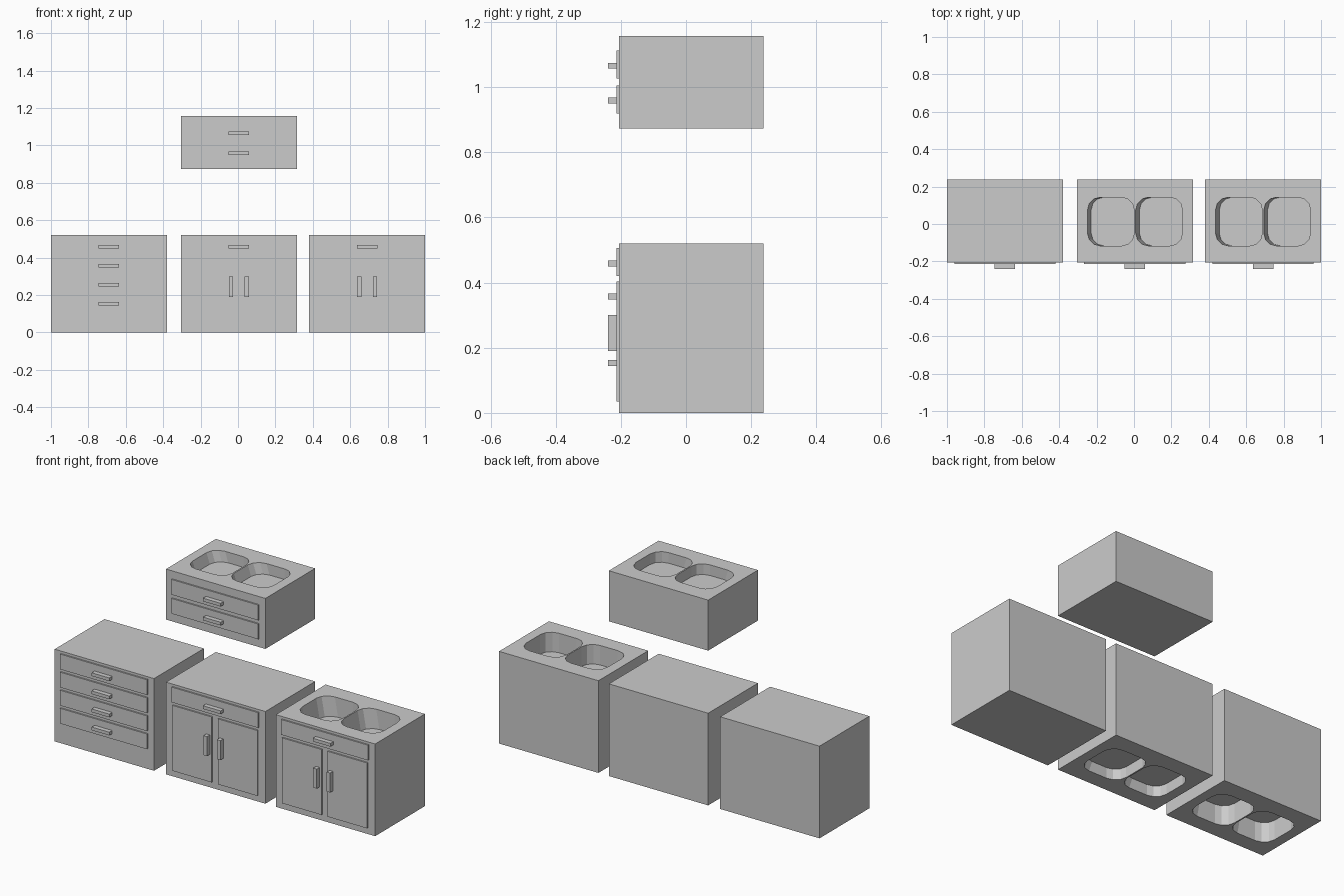
import bpy, bmesh
from math import cos, sin, pi

if "Cube" in bpy.data.objects:
    bpy.data.objects.remove(bpy.data.objects["Cube"])

grey = bpy.data.materials.new("plain_grey")
grey.use_nodes = True
grey.diffuse_color = (0.6, 0.6, 0.6, 1)
grey.node_tree.nodes["Principled BSDF"].inputs["Base Color"].default_value = (0.6, 0.6, 0.6, 1)

FRONT, BACK = -0.206, 0.238
PANEL, GRIP = -0.214, -0.24


def add_object(name, bm):
    bmesh.ops.recalc_face_normals(bm, faces=bm.faces)
    mesh = bpy.data.meshes.new(name)
    bm.to_mesh(mesh)
    bm.free()
    mesh.materials.append(grey)
    obj = bpy.data.objects.new(name, mesh)
    bpy.context.collection.objects.link(obj)
    return obj


def box(name, x, y, z):
    """Box from (low, high) ranges."""
    bm = bmesh.new()
    bmesh.ops.create_cube(bm, size=1)
    for v in bm.verts:
        v.co = [(r[0] + r[1]) / 2 + c * (r[1] - r[0]) for r, c in zip((x, y, z), v.co)]
    return add_object(name, bm)


def bowl_cutter(cx, rim_z, inward, depth):
    """Rounded square plug with one leaning wall; inward is -1 from the top, 1 from the bottom."""
    half, radius, segments = 0.125, 0.068, 3
    bm = bmesh.new()
    rings = []
    for level in (-0.02, 0, depth):
        ring = []
        for corner in range(4):
            sx, sy = ((1, 1), (-1, 1), (-1, -1), (1, -1))[corner]
            for i in range(segments + 1):
                a = (corner + i / segments) * pi / 2
                x = sx * (half - radius) + radius * cos(a)
                y = sy * (half + 0.005 - radius) + radius * sin(a)
                lean = 0.02 if level > 0 and x < 0 else 0
                ring.append(bm.verts.new((cx - inward * (x + lean), 0.013 + y, rim_z + inward * level)))
        rings.append(ring)
    bm.faces.new(rings[0])
    bm.faces.new(rings[-1])
    for low, high in zip(rings, rings[1:]):
        for i in range(len(low)):
            j = (i + 1) % len(low)
            bm.faces.new((low[i], low[j], high[j], high[i]))
    return add_object("bowl_cutter", bm)


def cabinet(name, cx, z0, z1, rim_z, inward, depth):
    """Carcass with a pair of bowls sunk into its top or underside."""
    body = box(name + "_body", (cx - 0.31, cx + 0.31), (FRONT, BACK), (z0, z1))
    bpy.context.view_layer.objects.active = body
    for side in (-1, 1):
        cutter = bowl_cutter(cx + side * 0.129, rim_z, inward, depth)
        mod = body.modifiers.new("bowl", "BOOLEAN")
        mod.operation, mod.solver, mod.object = "DIFFERENCE", "EXACT", cutter
        bpy.ops.object.modifier_apply(modifier=mod.name)
        bpy.data.objects.remove(cutter)


def drawer(name, cx, z):
    box(name + "_drawer", (cx - 0.271, cx + 0.271), (PANEL, FRONT), (z - 0.043, z + 0.043))
    box(name + "_drawer_handle", (cx - 0.055, cx + 0.055), (GRIP, PANEL), (z - 0.013, z + 0.005))


def doors(name, cx):
    for side, label in ((-1, "right"), (1, "left")):
        def span(a, b):
            return sorted((cx + side * a, cx + side * b))
        box(f"{name}_{label}_door", span(0.019, 0.265), (PANEL, FRONT), (0.035, 0.404))
        box(f"{name}_{label}_door_handle", span(0.031, 0.053), (GRIP, PANEL), (0.19, 0.3))


# Drawer chest
cabinet("chest", -0.69, 0, 0.52, 0, 1, 0.11)
for i in range(4):
    drawer("chest", -0.69, 0.463 - i * 0.102)

# Cupboard with a plain top
cabinet("cupboard", 0.005, 0, 0.52, 0, 1, 0.06)
drawer("cupboard", 0.005, 0.463)
doors("cupboard", 0.005)

# Sink cupboard
cabinet("sink", 0.69, 0, 0.52, 0.52, -1, 0.11)
drawer("sink", 0.69, 0.463)
doors("sink", 0.69)

# Raised unit with two drawers
cabinet("upper_unit", 0.005, 0.873, 1.158, 1.158, -1, 0.06)
for z in (1.07, 0.963):
    drawer("upper_unit", 0.005, z)
